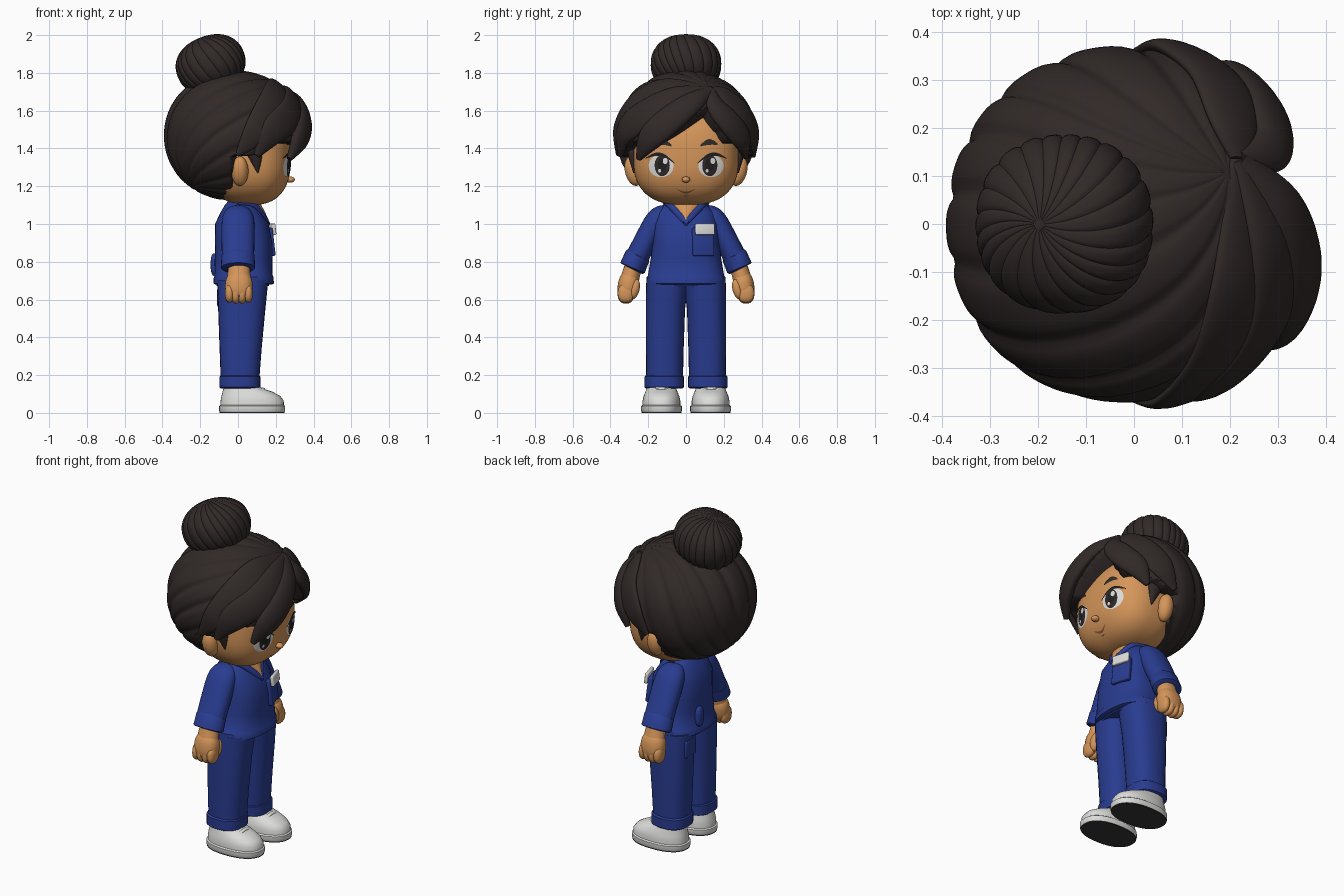
import bpy, bmesh, math
from mathutils import Vector

if "Cube" in bpy.data.objects:
    bpy.data.objects.remove(bpy.data.objects["Cube"])
UP, FWD = Vector((0, 0, 1)), Vector((1, 0, 0))
built = []


def material(name, *rgb):
    m = bpy.data.materials.new(name)
    m.use_nodes = True
    m.diffuse_color = (*rgb, 1)
    bsdf = next(n for n in m.node_tree.nodes if n.type == "BSDF_PRINCIPLED")
    bsdf.inputs["Base Color"].default_value = (*rgb, 1)
    bsdf.inputs["Roughness"].default_value = 0.7
    return m


HAIR = material("dark brown hair", 0.030, 0.022, 0.021)
SKIN = material("warm tan skin", 0.66, 0.30, 0.10)
BLUE = material("royal blue cloth", 0.022, 0.045, 0.28)
WHITE = material("soft white", 0.72, 0.72, 0.71)
DARK = material("near black", 0.015, 0.013, 0.013)
SOLE = material("dark grey rubber", 0.035, 0.035, 0.035)
MOUTH = material("lip brown", 0.25, 0.08, 0.04)


def finish(name, bm, mat, loc=(0, 0, 0), rot=(0, 0, 0)):
    mesh = bpy.data.meshes.new(name)
    bm.to_mesh(mesh)
    bm.free()
    mesh.materials.append(mat)
    ob = bpy.data.objects.new(name, mesh)
    ob.location, ob.rotation_euler = loc, rot
    bpy.context.collection.objects.link(ob)
    built.append(ob)
    return ob


def radius(d, semi, n):
    return sum(abs(c / s) ** n for c, s in zip(d, semi)) ** (-1 / n)


def blob(name, loc, semi, mat, n=2, segs=32, rows=24, axis=UP, lobes=0, depth=0, twist=0, pull=None, rot=(0, 0, 0)):
    """Superellipsoid, optionally grooved into twisted strands that meet at an axis."""
    bm = bmesh.new()
    bmesh.ops.create_uvsphere(bm, u_segments=segs, v_segments=rows, radius=1)
    turn = UP.rotation_difference(Vector(axis))
    for v in bm.verts:
        theta = math.acos(max(-1, min(1, v.co.z)))
        phi = math.atan2(v.co.y, v.co.x)
        swirl = phi - twist * theta + 0.08 * math.sin(3 * phi)
        d = turn @ Vector((math.sin(theta) * math.cos(swirl), math.sin(theta) * math.sin(swirl), v.co.z))
        r = radius(d, semi, n)
        if lobes:
            r *= 1 - depth * math.sin(theta) * (1 - abs(math.sin(lobes * phi / 2))) ** 2
        if pull:
            r *= 1 - 0.4 * pull(Vector(loc) + d * r)
        v.co = d * r
    return finish(name, bm, mat, loc, rot)


def sweep(name, rings, mat, facing=FWD, centre=None, power=2, segs=28, smooth=1, upright=False):
    """Rings are (point, width, thickness); thickness points along facing or away from centre."""
    data = [(*p, w, t) for p, w, t in rings]
    if smooth > 1:
        fine = []
        for i in range(len(data) - 1):
            a, b, c, d = (data[max(0, min(len(data) - 1, i + k))] for k in (-1, 0, 1, 2))
            for j in range(smooth):
                u = j / smooth
                fine.append([q + 0.5 * u * (r - p + u * (2 * p - 5 * q + 4 * r - s + u * (3 * (q - r) + s - p)))
                             for p, q, r, s in zip(a, b, c, d)])
        data = fine + [data[-1]]
    pts = [Vector(r[:3]) for r in data]
    bm, loops = bmesh.new(), []
    for i, p in enumerate(pts):
        tan = UP if upright else (pts[min(i + 1, len(pts) - 1)] - pts[max(i - 1, 0)]).normalized()
        ref = p - Vector(centre) if centre else facing
        side = tan.cross(ref).normalized()
        nor = side.cross(tan)
        w, t = data[i][3:]
        ring = []
        for k in range(segs):
            c, s = math.cos(math.tau * k / segs), math.sin(math.tau * k / segs)
            c, s = (math.copysign(abs(q) ** (2 / power), q) for q in (c, s))
            ring.append(bm.verts.new(p + side * w * c + nor * t * s))
        loops.append(ring)
    for a, b in zip(loops, loops[1:]):
        for k in range(segs):
            bm.faces.new((a[k], a[(k + 1) % segs], b[(k + 1) % segs], b[k]))
    bm.faces.new(loops[0])
    bm.faces.new(loops[-1])
    bmesh.ops.recalc_face_normals(bm, faces=bm.faces)
    return finish(name, bm, mat)


def plate(name, loc, size, mat, rot=(0, 0, 0), bevel=0.008):
    bm = bmesh.new()
    bmesh.ops.create_cube(bm, size=1)
    bmesh.ops.scale(bm, vec=size, verts=bm.verts)
    bmesh.ops.bevel(bm, geom=bm.edges[:], offset=bevel, segments=3, profile=0.5, affect="EDGES")
    return finish(name, bm, mat, loc, rot)


# Head
HEAD, HEAD_SIZE, HEAD_POW = (0.06, 0, 1.36), (0.22, 0.28, 0.26), 2.6
blob("head", HEAD, HEAD_SIZE, SKIN, n=HEAD_POW, segs=72, rows=48)
blob("nose", (0.277, 0, 1.235), (0.024, 0.022, 0.016), SKIN)
sweep("neck", [((0.015, 0, 1.04), 0.075, 0.065), ((0.015, 0, 1.16), 0.075, 0.065)], SKIN)


def face_mark(name, fn, mat, lift, cols=24, rows=6):
    """Thin mark on the face; fn(t) gives y, z and half height."""
    bm, grid = bmesh.new(), []
    for i in range(cols + 1):
        y, z, h = fn(i / cols)
        column = []
        for j in range(rows + 1):
            zz = z + h * (2 * j / rows - 1)
            u = 1 - abs(y / HEAD_SIZE[1]) ** HEAD_POW - abs((zz - HEAD[2]) / HEAD_SIZE[2]) ** HEAD_POW
            column.append(bm.verts.new((HEAD[0] + HEAD_SIZE[0] * max(u, 0) ** (1 / HEAD_POW) + lift, y, zz)))
        grid.append(column)
    for a, b in zip(grid, grid[1:]):
        for j in range(rows):
            f = bm.faces.new((a[j], b[j], b[j + 1], a[j + 1]))
            f.normal_update()
            if f.normal.x < 0:
                f.normal_flip()
    return finish(name, bm, mat)


def oval(y, z, a, b):
    return lambda t: (y - a * math.cos(math.pi * t), z, b * math.sin(math.pi * t) + 0.0005)


def arc(y, z, half, rise, thick, tilt=0.0):
    return lambda t: (y + half * (2 * t - 1), z + rise * math.sin(math.pi * t) + tilt * (2 * t - 1),
                      thick * (0.25 + 0.75 * math.sin(math.pi * t)))


for s, side in ((1, "left"), (-1, "right")):
    face_mark(side + "_eye_white", oval(s * 0.132, 1.308, 0.066, 0.06), WHITE, 0.003)
    face_mark(side + "_iris", oval(s * 0.126, 1.31, 0.04, 0.056), HAIR, 0.0045)
    face_mark(side + "_pupil", oval(s * 0.126, 1.315, 0.022, 0.034), DARK, 0.006)
    face_mark(side + "_eye_shine", oval(s * 0.126 + 0.016, 1.334, 0.013, 0.016), WHITE, 0.0075)
    face_mark(side + "_lower_shine", oval(s * 0.126 - 0.014, 1.282, 0.008, 0.009), WHITE, 0.0075)
    face_mark(side + "_upper_lash", arc(s * 0.138, 1.335, 0.076, 0.034, 0.009, s * 0.012), DARK, 0.0065)
    face_mark(side + "_eyebrow", arc(s * 0.122, 1.418, 0.046, 0.016, 0.015, s * 0.004), HAIR, 0.005)
    blob(side + "_ear", (0.01, s * 0.278, 1.28), (0.045, 0.045, 0.08), SKIN, rot=(-s * 0.25, 0, 0))
    sweep(side + "_sideburn", [((0.06, s * 0.285, 1.46), 0.05, 0.03), ((0.09, s * 0.283, 1.37), 0.04, 0.025),
                               ((0.105, s * 0.275, 1.27), 0.003, 0.004)], HAIR, facing=Vector((0, s, 0)), smooth=5)
face_mark("smile", arc(0, 1.186, 0.048, -0.02, 0.005), MOUTH, 0.004)
face_mark("lower_lip", arc(0, 1.152, 0.014, -0.003, 0.003), MOUTH, 0.004)

# Hair mass with an opening for the face
CAP, CAP_SIZE, CAP_POW = (-0.02, 0, 1.468), (0.372, 0.372, 0.345), 2.06


def opening(p):
    slope = 0.75 * (0.12 - p.y) if p.y < 0.12 else 1.9 * (p.y - 0.12)
    top = max(1.36 + 0.5 * max(0, min(0.15, p.x - 0.07)), 1.63 - slope)
    return max(0, min(1, (p.x + 0.03) / 0.05, (top - p.z) / 0.05))


blob("hair", CAP, CAP_SIZE, HAIR, n=CAP_POW, segs=150, rows=96, axis=(0.6, 0.3, 0.74), lobes=15,
     depth=0.05, twist=0.4, pull=opening)
blob("hair_bun", (-0.145, 0, 1.846), (0.187, 0.187, 0.151), HAIR, n=2.2, segs=176, rows=40, lobes=22,
     depth=0.035, twist=-0.3, rot=(0, -0.36, 0))


# Swept locks that fan out from the parting, lifting away from the head towards their tips
def lock(name, points, width, thick, lift):
    rings = []
    for i, p in enumerate(points):
        d = (Vector(p) - Vector(CAP)).normalized()
        k = (0.3, 0.8, 1, 0.9, 0.2)[i]
        away = radius(d, CAP_SIZE, CAP_POW) * (1 + lift * i / 4)
        rings.append((Vector(CAP) + d * away, width * k, thick * (0.3 + 0.7 * k)))
    sweep(name, rings, HAIR, centre=CAP, smooth=7)


PART = (0.21, 0.13, 1.70)
lock("fringe_front", [PART, (0.31, 0.03, 1.64), (0.33, -0.09, 1.54), (0.3, -0.18, 1.45), (0.26, -0.24, 1.35)],
     0.075, 0.038, 0.08)
lock("fringe_right", [PART, (0.28, -0.04, 1.67), (0.26, -0.19, 1.58), (0.17, -0.3, 1.49), (0.1, -0.35, 1.36)],
     0.085, 0.03, 0.025)
lock("fringe_side", [PART, (0.2, -0.1, 1.71), (0.17, -0.25, 1.63), (0.09, -0.33, 1.49), (0.0, -0.36, 1.37)],
     0.08, 0.022, 0.01)
lock("fringe_left", [PART, (0.3, 0.17, 1.63), (0.29, 0.24, 1.54), (0.22, 0.29, 1.45), (0.17, 0.32, 1.35)],
     0.07, 0.035, 0.03)
lock("fringe_left_side", [PART, (0.2, 0.2, 1.67), (0.17, 0.29, 1.58), (0.09, 0.34, 1.47), (0.01, 0.36, 1.36)],
     0.08, 0.024, 0.01)

# Scrub top with hem, collar, pocket and badge
sweep("top", [((x, 0, z), w, t) for x, z, w, t in (
    (0.03, 0.68, 0.2, 0.15), (0.03, 0.685, 0.21, 0.16), (0.03, 0.72, 0.208, 0.158), (0.03, 0.725, 0.202, 0.154),
    (0.03, 0.82, 0.186, 0.153), (0.03, 0.9, 0.176, 0.152), (0.02, 1.0, 0.172, 0.142), (0.015, 1.06, 0.155, 0.108),
    (0.015, 1.1, 0.115, 0.085), (0.015, 1.12, 0.09, 0.068))], BLUE, power=2.4, segs=48, upright=True)
sweep("neck_opening", [((0.09, 0, 1.115), 0.08, 0.022), ((0.12, 0, 1.06), 0.042, 0.022),
                       ((0.148, 0, 1.015), 0.004, 0.016)], SKIN)
for s, side in ((1, "left"), (-1, "right")):
    sweep(side + "_collar", [((0.0, s * 0.108, 1.115), 0.018, 0.016), ((0.075, s * 0.09, 1.105), 0.018, 0.016),
                             ((0.125, s * 0.043, 1.055), 0.018, 0.014), ((0.16, -s * 0.006, 1.0), 0.016, 0.01)],
          BLUE, smooth=5)
plate("chest_pocket", (0.163, 0.09, 0.905), (0.03, 0.115, 0.15), BLUE, (0, -0.12, 0.28))
plate("name_badge", (0.178, 0.1, 0.972), (0.02, 0.105, 0.06), WHITE, (0, -0.12, 0.28), 0.006)
blob("back_pouch", (-0.125, 0.05, 0.785), (0.02, 0.03, 0.06), BLUE, n=2.5)
plate("back_trouser_pocket", (-0.1, 0.105, 0.61), (0.02, 0.1, 0.1), BLUE)

# Trousers, shoes, sleeves and hands
sweep("hips", [((0.025, 0, 0.672), 0.2, 0.138), ((0.025, 0, 0.75), 0.19, 0.14)], BLUE, power=2.5, upright=True)
for s, side in ((1, "left"), (-1, "right")):
    sweep(side + "_leg", [((x, s * y, z), w, t) for x, y, z, w, t in (
        (0.01, 0.114, 0.14, 0.097, 0.1), (0.014, 0.112, 0.35, 0.1, 0.112), (0.02, 0.109, 0.55, 0.104, 0.125),
        (0.023, 0.103, 0.64, 0.109, 0.131), (0.025, 0.1, 0.7, 0.11, 0.135))], BLUE, power=2.4, upright=True)
    sweep(side + "_trouser_cuff", [((0.01, s * 0.116, z), w, w + 0.004) for z, w in (
        (0.13, 0.097), (0.136, 0.105), (0.192, 0.105), (0.199, 0.095))], BLUE, power=2.5, upright=True)
    sweep(side + "_shoe", [((x, s * 0.13, z), w, t) for x, z, w, t in (
        (0.075, 0.03, 0.1, 0.168), (0.075, 0.065, 0.1, 0.167), (0.068, 0.09, 0.094, 0.155), (0.05, 0.112, 0.085, 0.132),
        (0.025, 0.13, 0.078, 0.102), (0.01, 0.15, 0.07, 0.085))], WHITE, power=2.3, segs=40, upright=True)
    sweep(side + "_shoe_sole", [((0.075, s * 0.13, z), w, w + 0.067) for z, w in (
        (0.006, 0.105), (0.012, 0.108), (0.036, 0.108), (0.042, 0.1))], WHITE, power=2.3, segs=40, upright=True)
    sweep(side + "_tread", [((0.075, s * 0.13, z), 0.105, 0.172) for z in (0, 0.008)], SOLE, power=2.3, segs=40,
          upright=True)
    blob(side + "_shoe_tongue", (0.1, s * 0.13, 0.115), (0.05, 0.05, 0.028), WHITE, rot=(0, 0.35, 0))
    for i in range(2):
        x, z = 0.13 + 0.032 * i, 0.126 - 0.018 * i
        sweep(f"{side}_shoe_strap_{i + 1}", [((x, s * 0.13 + y, z - 5 * y * y), 0.012, 0.008)
                                             for y in (-0.06, -0.03, 0, 0.03, 0.06)], WHITE, facing=UP, smooth=3)
    sweep(side + "_sleeve", [((0, s * y, z), w, t) for y, z, w, t in (
        (0.09, 1.075, 0.03, 0.05), (0.125, 1.05, 0.053, 0.075), (0.16, 1.01, 0.061, 0.086),
        (0.21, 0.92, 0.061, 0.087), (0.265, 0.81, 0.062, 0.085))], BLUE, power=2.2, smooth=5)
    sweep(side + "_sleeve_cuff", [((0, s * y, z), w, w + 0.02) for y, z, w in (
        (0.253, 0.837, 0.06), (0.256, 0.832, 0.068), (0.283, 0.768, 0.07), (0.286, 0.762, 0.06))], BLUE)
    sweep(side + "_wrist", [((0.005, s * 0.275, 0.79), 0.045, 0.055), ((0.005, s * 0.3, 0.7), 0.05, 0.064)], SKIN)
    blob(side + "_palm", (0.005, s * 0.305, 0.672), (0.073, 0.056, 0.082), SKIN, n=2.3, rot=(s * 0.15, 0, 0))
    for i in range(4):
        x = -0.045 + 0.033 * i
        blob(f"{side}_finger_{i + 1}", (x, s * 0.318, 0.633 - 0.005 * (i in (1, 2))), (0.024, 0.044, 0.05), SKIN,
             n=2.3, segs=20, rows=14)
    blob(side + "_thumb", (0.052, s * 0.272, 0.655), (0.026, 0.026, 0.055), SKIN, segs=20, rows=14,
         rot=(s * 0.25, 0, 0))

# Smooth shading with crisp seams
bpy.ops.object.select_all(action="DESELECT")
for ob in built:
    ob.select_set(True)
bpy.context.view_layer.objects.active = built[0]
bpy.ops.object.shade_smooth_by_angle(angle=math.radians(45))
